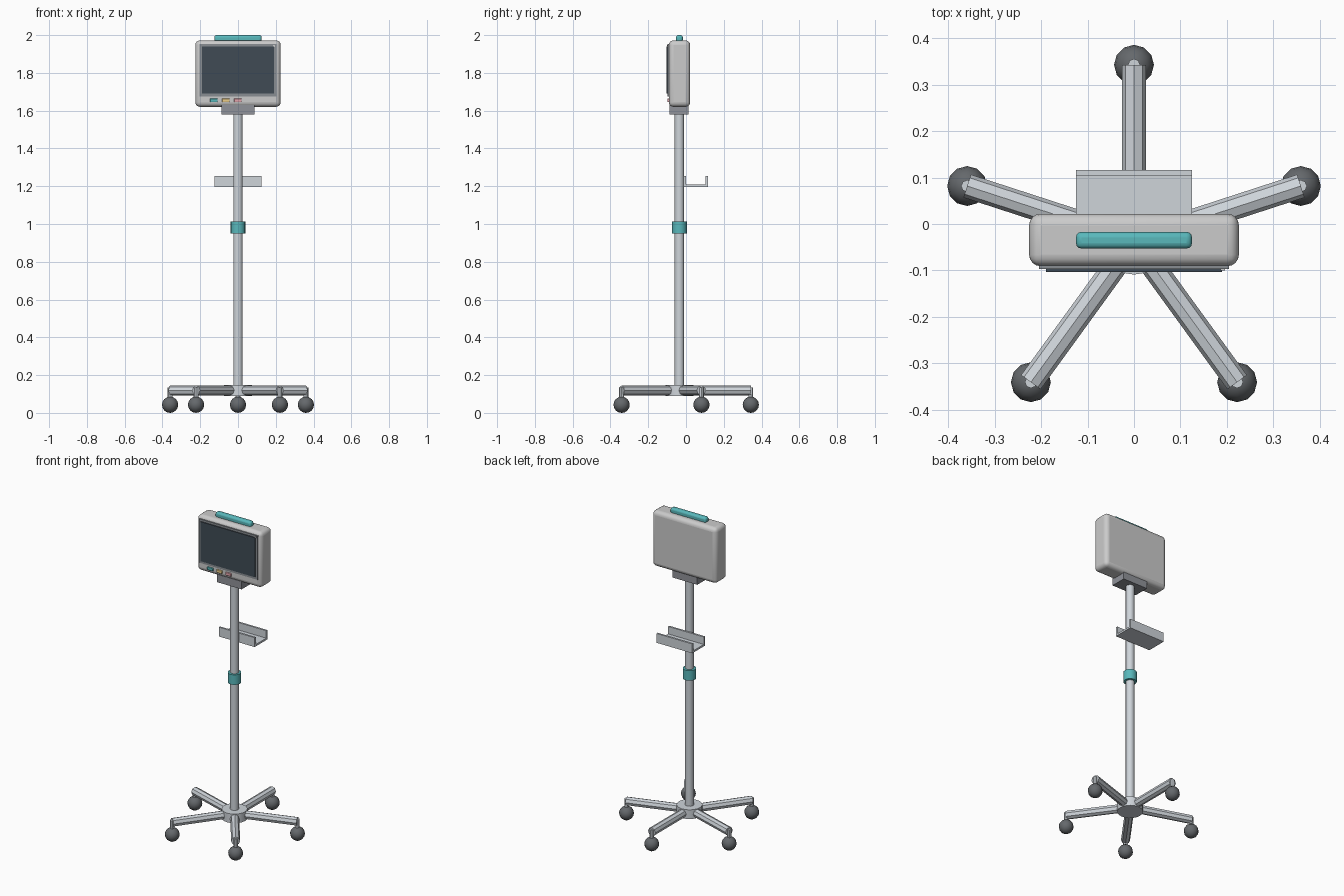
import bpy, math
from mathutils import Vector

if "Cube" in bpy.data.objects:
    bpy.data.objects.remove(bpy.data.objects["Cube"])

CY = -0.035          # pole axis
REACH = 0.378        # hub to caster distance


def mat(name, rgb):
    m = bpy.data.materials.new(name)
    m.diffuse_color = (*rgb, 1)
    m.use_nodes = True
    m.node_tree.nodes["Principled BSDF"].inputs["Base Color"].default_value = m.diffuse_color
    return m


STEEL = mat("steel", (0.62, 0.66, 0.70))
DARK = mat("dark_rubber", (0.13, 0.14, 0.15))
TEAL = mat("teal", (0.10, 0.48, 0.50))
BEZEL = mat("bezel_grey", (0.25, 0.27, 0.29))
SCREEN = mat("screen_glass", (0.05, 0.07, 0.09))
MOUNT = mat("mount_grey", (0.28, 0.29, 0.32))
YELLOW = mat("yellow", (0.85, 0.62, 0.25))
PINK = mat("pink", (0.78, 0.38, 0.42))


def finish(ob, name, m, angle=35):
    ob.name = name
    if m:
        ob.data.materials.append(m)
    bpy.ops.object.shade_smooth_by_angle(angle=math.radians(angle))
    return ob


def box(name, x, y, z, m=None, bevel=0, segs=3):
    """Box from (min, max) ranges, optionally with rounded edges."""
    bpy.ops.mesh.primitive_cube_add(size=1)
    ob = bpy.context.object
    for v in ob.data.vertices:
        v.co = [r[0] if c < 0 else r[1] for c, r in zip(v.co, (x, y, z))]
    finish(ob, name, m)
    if bevel:
        b = ob.modifiers.new("round", 'BEVEL')
        b.width, b.segments = bevel, segs
    return ob


def rod(name, a, b, r, m=None, sides=16):
    a, b = Vector(a), Vector(b)
    d = b - a
    bpy.ops.mesh.primitive_cylinder_add(
        vertices=sides, radius=r, depth=d.length, location=(a + b) / 2,
        rotation=d.to_track_quat('Z', 'Y').to_euler())
    return finish(bpy.context.object, name, m)


# five-legged rolling base
rod("base_hub", (0, CY, 0.09), (0, CY, 0.148), 0.074, STEEL, 20)
for i in range(5):
    a = math.radians(90 + 72 * i)
    x, y = REACH * math.cos(a), CY + REACH * math.sin(a)
    rod(f"base_leg_{i+1}", (0, CY, 0.119), (x, y, 0.119), 0.026, STEEL, 8)
    rod(f"caster_stem_{i+1}", (x, y, 0.07), (x, y, 0.134), 0.013, STEEL, 8)
    bpy.ops.mesh.primitive_uv_sphere_add(segments=12, ring_count=8, radius=0.043,
                                         location=(x, y, 0.043))
    finish(bpy.context.object, f"caster_{i+1}", DARK)

# pole and height collar
rod("pole", (0, CY, 0.13), (0, CY, 1.59), 0.025, STEEL)
rod("height_collar", (0, CY, 0.95), (0, CY, 1.013), 0.039, TEAL)

# U-shaped accessory tray behind the pole
prof = [(-0.012, 1.255), (-0.012, 1.196), (0.116, 1.196), (0.116, 1.255),
        (0.104, 1.255), (0.104, 1.208), (0.0, 1.208), (0.0, 1.255)]
n = len(prof)
verts = [(s, y, z) for s in (-0.125, 0.125) for y, z in prof]
faces = [(i, i + n, (i + 1) % n + n, (i + 1) % n) for i in range(n)]
faces += [tuple(range(n)), tuple(reversed(range(n, 2 * n)))]
me = bpy.data.meshes.new("accessory_tray")
me.from_pydata(verts, [], faces)
tray = bpy.data.objects.new("accessory_tray", me)
bpy.context.collection.objects.link(tray)
me.materials.append(STEEL)

# monitor head
box("monitor_mount", (-0.087, 0.087), (-0.088, 0.012), (1.58, 1.63), MOUNT)
box("monitor_body", (-0.226, 0.226), (-0.091, 0.022), (1.62, 1.972), None, 0.025, 4)
box("screen_bezel", (-0.205, 0.205), (-0.097, -0.085), (1.675, 1.953), BEZEL)
box("screen", (-0.19, 0.19), (-0.103, -0.09), (1.69, 1.94), SCREEN)
box("status_light", (0.186, 0.196), (-0.1, -0.09), (1.938, 1.948))
for i, m in enumerate((TEAL, YELLOW, PINK)):
    x = -0.128 + 0.0635 * i
    box(f"button_{i+1}", (x - 0.02, x + 0.02), (-0.099, -0.085), (1.645, 1.664), m, 0.003, 2)

# carry handle
box("carry_handle", (-0.125, 0.125), (-0.053, -0.017), (1.962, 2.0), TEAL, 0.012, 3)
